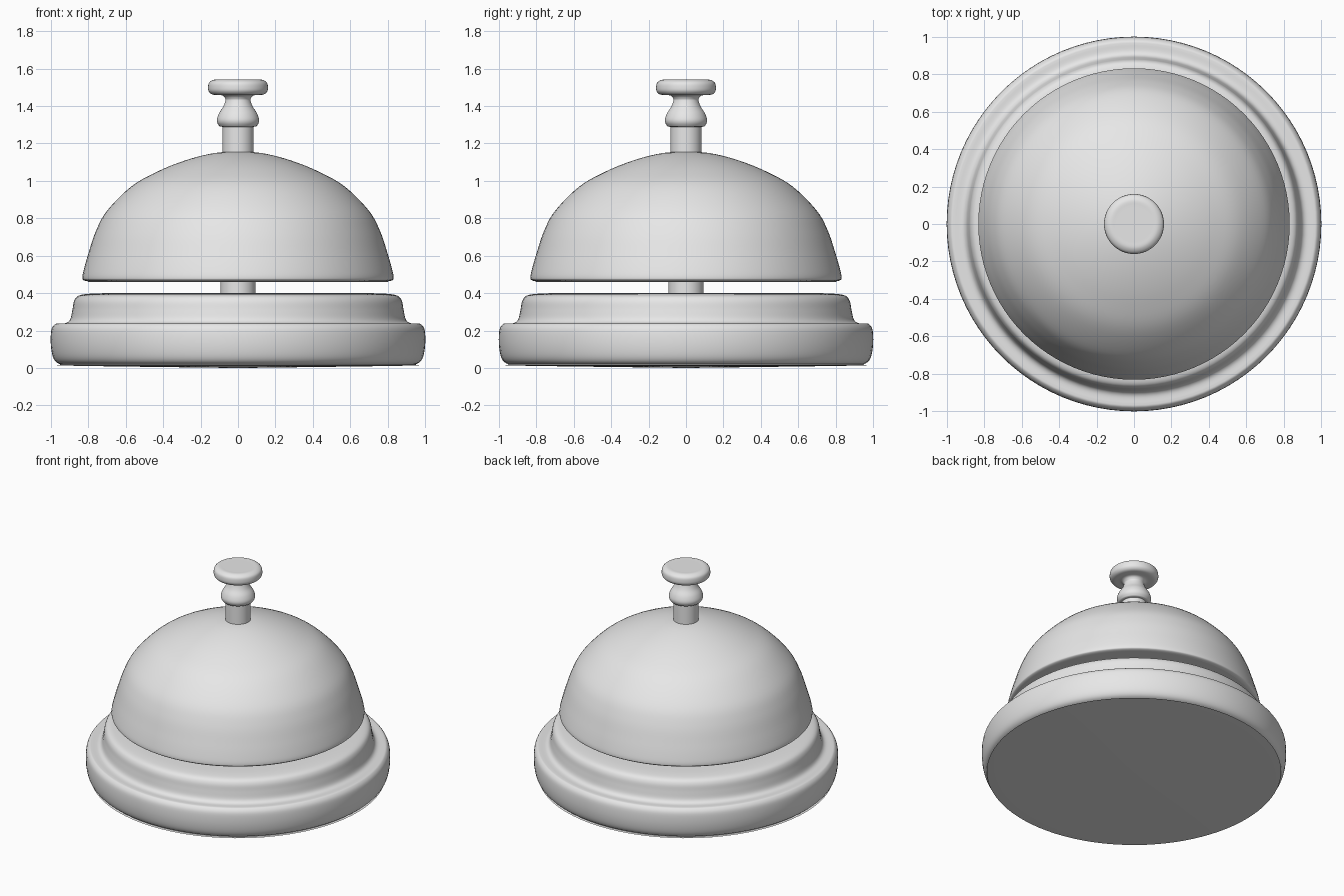
import bpy, bmesh, math
from mathutils import Vector

cube = bpy.data.objects.get("Cube")
if cube:
    bpy.data.objects.remove(cube, do_unlink=True)

grey = bpy.data.materials.new("plain grey")
grey.use_nodes = True
grey.diffuse_color = (0.8, 0.8, 0.8, 1)
grey.node_tree.nodes["Principled BSDF"].inputs["Base Color"].default_value = (0.8, 0.8, 0.8, 1)


def smooth_path(points, steps=5):
    """Rounded curve through (radius, height) points; a repeated point is a corner."""
    pts = [Vector(p) for p in points]
    pts = [pts[0]] + pts + [pts[-1]]
    path = [pts[1]]
    for a, b, c, d in zip(pts, pts[1:], pts[2:], pts[3:]):
        if b == c:
            continue
        for i in range(1, steps + 1):
            t = i / steps
            p = b * 2 + (c - a) * t + (a * 2 - b * 5 + c * 4 - d) * t**2
            path.append((p + (b * 3 - a - c * 3 + d) * t**3) / 2)
    return path


def lathe(name, points, segments=96):
    """Turn a profile around the vertical axis."""
    bm = bmesh.new()
    verts = [bm.verts.new((max(p.x, 0), 0, p.y)) for p in smooth_path(points)]
    edges = [bm.edges.new(pair) for pair in zip(verts, verts[1:])]
    bmesh.ops.spin(bm, geom=verts + edges, cent=(0, 0, 0), axis=(0, 0, 1),
                   angle=math.tau, steps=segments)
    bmesh.ops.remove_doubles(bm, verts=bm.verts[:], dist=0.0005)
    bmesh.ops.recalc_face_normals(bm, faces=bm.faces[:])
    mesh = bpy.data.meshes.new(name)
    bm.to_mesh(mesh)
    bm.free()
    mesh.materials.append(grey)
    obj = bpy.data.objects.new(name, mesh)
    bpy.context.collection.objects.link(obj)
    bpy.ops.object.select_all(action="DESELECT")
    obj.select_set(True)
    bpy.context.view_layer.objects.active = obj
    bpy.ops.object.shade_smooth_by_angle(angle=math.radians(35))
    return obj


# Stepped base with rounded rims
lathe("base", [
    (0, 0), (0, 0), (0.88, 0.012), (0.95, 0.02), (0.985, 0.05), (1, 0.12),
    (0.998, 0.2), (0.98, 0.233), (0.96, 0.238), (0.96, 0.238), (0.92, 0.24),
    (0.897, 0.26), (0.885, 0.31), (0.875, 0.36), (0.85, 0.387), (0.79, 0.397),
    (0.7, 0.4), (0.7, 0.4), (0, 0.4)])

# Dome with a softly rounded lower rim
lathe("bell_dome", [
    (0, 0.458), (0, 0.458), (0.74, 0.46), (0.79, 0.462), (0.825, 0.469),
    (0.832, 0.485), (0.823, 0.53), (0.80, 0.61), (0.76, 0.73), (0.70, 0.84),
    (0.57, 0.97), (0.43, 1.05), (0.28, 1.11), (0.13, 1.148), (0, 1.158)])

# Post holding the dome above the base
lathe("lower_post", [
    (0, 0.38), (0, 0.38), (0.094, 0.38), (0.094, 0.38),
    (0.094, 0.48), (0.094, 0.48), (0, 0.48)], 48)

# Plunger stem above the dome
lathe("plunger_stem", [
    (0, 1.1), (0, 1.1), (0.083, 1.1), (0.083, 1.1),
    (0.083, 1.31), (0.083, 1.31), (0, 1.31)], 48)

# Turned collar and push button
lathe("push_button", [
    (0, 1.288), (0, 1.288), (0.085, 1.289), (0.105, 1.3), (0.113, 1.325),
    (0.102, 1.36), (0.08, 1.395), (0.068, 1.425), (0.068, 1.44), (0.085, 1.457),
    (0.135, 1.461), (0.156, 1.477), (0.16, 1.5), (0.154, 1.525),
    (0.13, 1.54), (0.1, 1.541), (0.1, 1.541), (0, 1.541)], 64)
